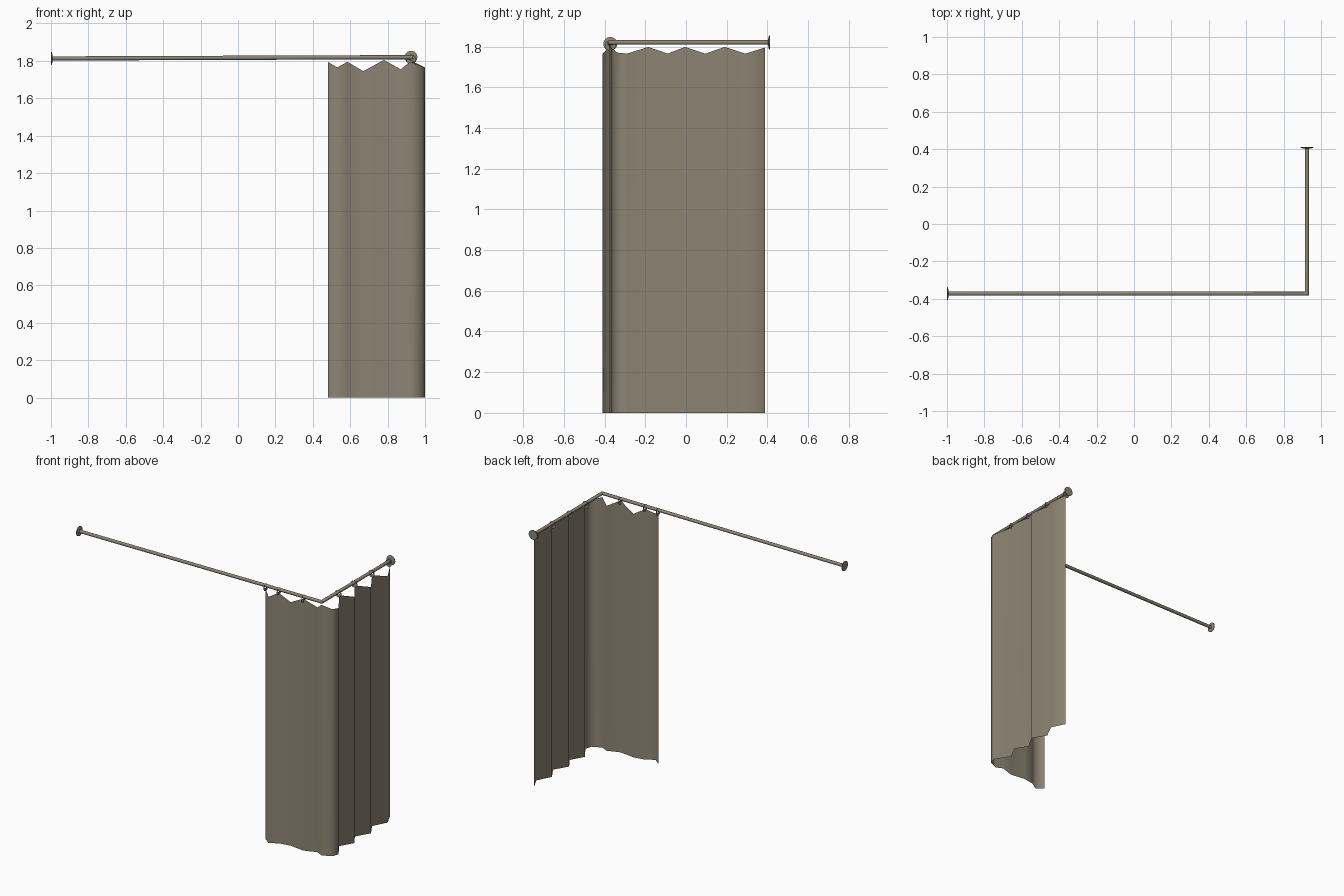
import bpy, bmesh, math
from mathutils import Matrix, Vector

if "Cube" in bpy.data.objects:
    bpy.data.objects.remove(bpy.data.objects["Cube"])

taupe = bpy.data.materials.new("taupe")
taupe.diffuse_color = (0.27, 0.235, 0.175, 1)
taupe.use_nodes = True
taupe.node_tree.nodes["Principled BSDF"].inputs["Base Color"].default_value = taupe.diffuse_color

XC, YR = 0.925, -0.372          # corner of the L-shaped rod
Z0, Z1 = 1.813, 1.82            # rod height at the long end and at the corner


def finish(name, bm, smooth=40):
    bmesh.ops.recalc_face_normals(bm, faces=bm.faces)
    mesh = bpy.data.meshes.new(name)
    bm.to_mesh(mesh)
    bm.free()
    mesh.materials.append(taupe)
    ob = bpy.data.objects.new(name, mesh)
    bpy.context.collection.objects.link(ob)
    bpy.context.view_layer.objects.active = ob
    ob.select_set(True)
    bpy.ops.object.shade_smooth_by_angle(angle=math.radians(smooth))
    ob.select_set(False)
    return ob


def loft(bm, loops, closed=True):
    """Bridge successive loops of points with quads."""
    rows = [[bm.verts.new(p) for p in loop] for loop in loops]
    n = len(rows[0])
    for a, b in zip(rows, rows[1:]):
        for i in range(n if closed else n - 1):
            j = (i + 1) % n
            bm.faces.new((a[i], a[j], b[j], b[i]))
    return rows


# L-shaped rod with a mitred corner
R, N = 0.0115, 14
section = [(R * math.cos(2 * math.pi * i / N), R * math.sin(2 * math.pi * i / N)) for i in range(N)]
bm = bmesh.new()
rows = loft(bm, [
    [(-0.999, YR + a, Z0 + b) for a, b in section],
    [(XC - a, YR + a, Z1 + b) for a, b in section],
    [(XC - a, 0.409, Z1 + b) for a, b in section]])
bm.faces.new(rows[0])
bm.faces.new(rows[-1])
finish("rod", bm)


# Wall flanges: turned profile of (radius, distance from wall)
def flange(name, centre, axis):
    rot = Vector((0, 0, 1)).rotation_difference(Vector(axis)).to_matrix().to_4x4()
    bm = bmesh.new()
    k = 24
    rows = loft(bm, [[(r * math.cos(2 * math.pi * i / k), r * math.sin(2 * math.pi * i / k), h)
                      for i in range(k)]
                     for r, h in [(0.034, 0), (0.034, 0.004), (0.024, 0.007), (0.012, 0.009)]])
    bm.faces.new(rows[0])
    bm.faces.new(rows[-1])
    bmesh.ops.transform(bm, matrix=Matrix.Translation(centre) @ rot, verts=bm.verts)
    finish(name, bm)


flange("left_flange", (-1, YR, Z0), (1, 0, 0))
flange("back_flange", (XC, 0.412, Z1), (0, -1, 0))


# Flat rings that hang the curtain from the rod
def ring(name, centre, along_x):
    bm = bmesh.new()
    k = 16
    loops = []
    for r, dz in [(0.026, -0.012), (0.015, -0.002)]:
        loop = []
        for i in range(k):
            a, z = r * math.cos(2 * math.pi * i / k), r * math.sin(2 * math.pi * i / k) + dz
            off = (0, a, z) if along_x else (a, 0, z)
            loop.append(Vector(centre) + Vector(off))
        loops.append(loop)
    loft(bm, loops)
    finish(name, bm)


for i, x in enumerate((0.481, 0.585, 0.78)):
    ring(f"front_ring_{i + 1}", (x, YR, Z1 - 0.003), True)
for i, y in enumerate((-0.185, -0.005, 0.19, 0.385)):
    ring(f"side_ring_{i + 1}", (XC, y, Z1), False)

# Curtain: folded vertical sheet; each point is x, y and top height
path = [(0.48, -0.372, 1.795), (0.53, -0.411, 1.765), (0.585, -0.375, 1.795),
        (0.67, -0.36, 1.745), (0.78, -0.375, 1.805), (0.87, -0.343, 1.755),
        (0.92, -0.367, 1.795), (0.985, -0.338, 1.77), (1.0, -0.29, 1.765),
        (0.932, -0.185, 1.798), (0.986, -0.09, 1.765), (0.93, -0.005, 1.798),
        (0.988, 0.095, 1.765), (0.93, 0.19, 1.798), (0.982, 0.292, 1.765),
        (0.935, 0.388, 1.795)]
bm = bmesh.new()
loft(bm, [[(x, y, 0) for x, y, t in path],
          [(x, y, t) for x, y, t in path]], closed=False)
finish("curtain", bm, 180)
